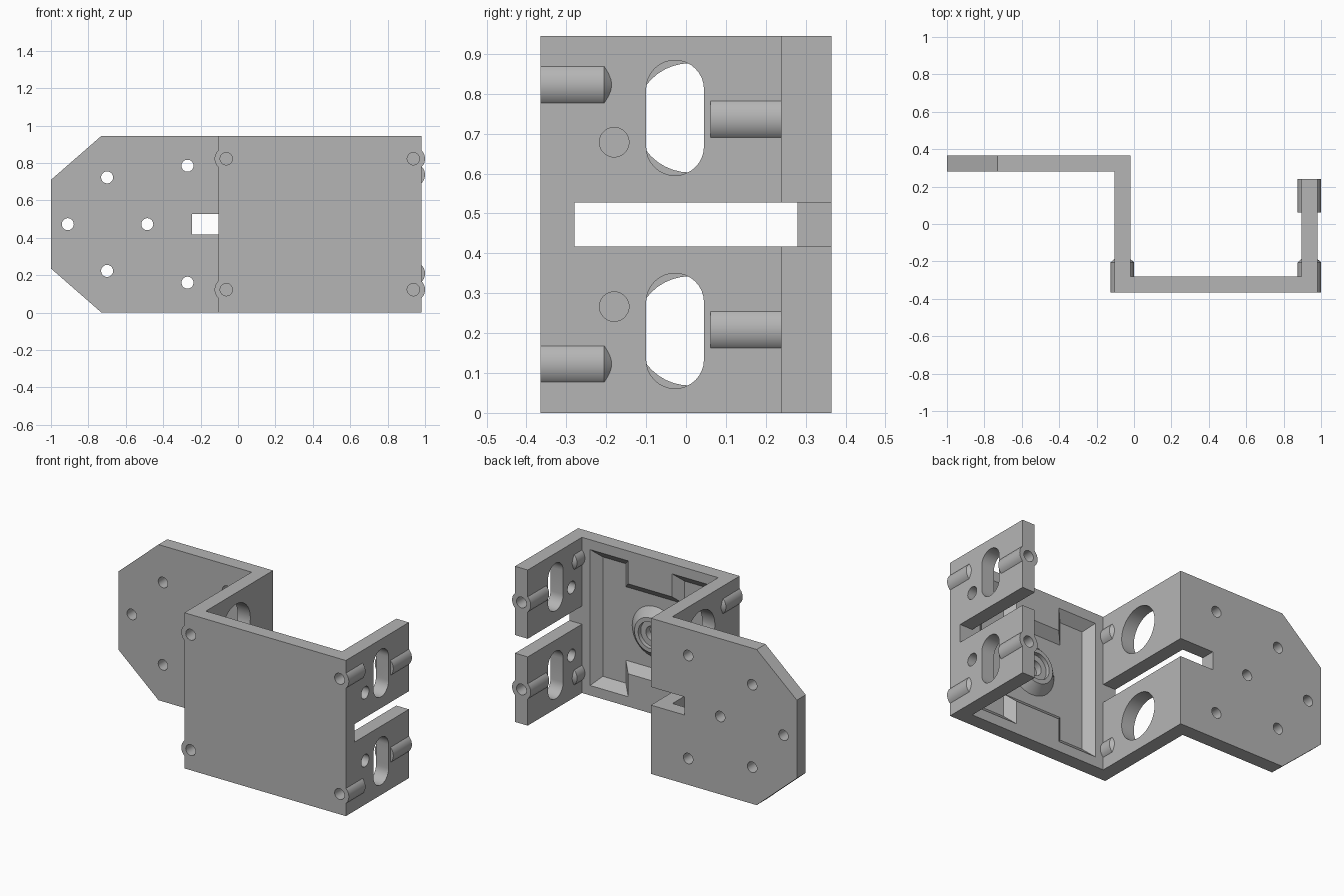
import bpy, bmesh
from math import cos, sin, pi

cube = bpy.data.objects.get("Cube")
if cube:
    bpy.data.objects.remove(cube)

H = 0.945          # bracket height
MID = H / 2
FRONT, BACK = -0.365, 0.365
T = 0.085          # plate thickness
SHAFT = 0.0625     # screw boss radius
SCREW = 0.033      # screw hole radius

metal = bpy.data.materials.new("plain grey")
metal.use_nodes = True
GREY = (0.46, 0.46, 0.46, 1)
metal.diffuse_color = GREY
metal.node_tree.nodes["Principled BSDF"].inputs["Base Color"].default_value = GREY


def loft(name, rings):
    """Closed solid through a row of matching point rings."""
    bm = bmesh.new()
    rows = [[bm.verts.new(p) for p in ring] for ring in rings]
    n = len(rows[0])
    for a, b in zip(rows, rows[1:]):
        for i in range(n):
            j = (i + 1) % n
            bm.faces.new((a[i], a[j], b[j], b[i]))
    bm.faces.new(rows[0][::-1])
    bm.faces.new(rows[-1])
    bmesh.ops.recalc_face_normals(bm, faces=bm.faces)
    mesh = bpy.data.meshes.new(name)
    bm.to_mesh(mesh)
    bm.free()
    mesh.materials.append(metal)
    ob = bpy.data.objects.new(name, mesh)
    bpy.context.collection.objects.link(ob)
    return ob


def place(axis, u, v, w):
    return {"x": (w, u, v), "y": (u, w, v), "z": (u, v, w)}[axis]


def prism(name, axis, pts, a, b):
    return loft(name, [[place(axis, u, v, w) for u, v in pts] for w in (a, b)])


def turned(name, axis, u, v, steps, n=40):
    """Round solid from (position, radius) steps along an axis."""
    return loft(name, [[place(axis, u + r * cos(2 * pi * i / n),
                              v + r * sin(2 * pi * i / n), w)
                        for i in range(n)] for w, r in steps])


def box(name, x0, x1, y0, y1, z0, z1):
    return prism(name, "z", [(x0, y0), (x1, y0), (x1, y1), (x0, y1)], z0, z1)


def combine(tool, operation):
    mod = bracket.modifiers.new("cut", "BOOLEAN")
    mod.operation = operation
    mod.solver = "EXACT"
    mod.object = tool
    bpy.context.view_layer.objects.active = bracket
    bpy.ops.object.modifier_apply(modifier=mod.name)
    bpy.data.objects.remove(tool)


def add(tool):
    combine(tool, "UNION")


def cut(tool):
    combine(tool, "DIFFERENCE")


# Folded plate: wing, middle wall, front plate and side wall
WALL_L, WALL_R, END = -0.105, 0.895, 0.24
bracket = prism("bracket", "z", [
    (-1, BACK - T), (WALL_L, BACK - T), (WALL_L, FRONT), (WALL_R + T, FRONT),
    (WALL_R + T, END), (WALL_R, END), (WALL_R, FRONT + T),
    (WALL_L + T, FRONT + T), (WALL_L + T, BACK), (-1, BACK)], 0, H)

# Clipped wing corners
for s in (-1, 1):
    cut(prism("corner", "y", [(-0.73, MID + s * MID), (-1, MID + s * 0.237),
                              (-1.1, MID + s * 0.237), (-1.1, MID + s * 0.6),
                              (-0.73, MID + s * 0.6)], 0.2, 0.5))

# Screw bosses along the front edges and the free end of the side wall
for s in (-1, 1):
    z = MID + s * 0.35
    for x in (-0.0625, 0.9375):
        add(turned("front_boss", "y", x, z,
                   [(FRONT, SHAFT), (-0.205, SHAFT), (-0.175, 0.03)]))
        cut(turned("front_hole", "y", x, z, [(-0.4, SCREW), (-0.23, SCREW)]))
    z = MID + s * 0.264
    add(turned("end_boss", "y", 0.9375, z, [(0.062, SHAFT), (END, SHAFT)]))
    cut(turned("end_hole", "y", 0.9375, z, [(0.1, SCREW), (0.3, SCREW)]))

# Wall openings: long slots, pin holes and large round holes
for s in (-1, 1):
    z = MID + s * 0.267
    r, half = 0.0725, 0.072
    slot = []
    for i in range(34):
        upper = i < 17
        a = pi * (i if upper else i - 1) / 16
        slot.append((-0.0275 + r * cos(a), z + (half if upper else -half) + r * sin(a)))
    cut(prism("long_slot", "x", slot, 0.8, 1.1))
    cut(turned("pin_hole", "x", -0.18, MID + s * 0.206, [(0.8, 0.037), (1.1, 0.037)]))
    cut(turned("round_hole", "x", 0.01, z, [(-0.2, 0.137), (0.1, 0.137)]))

# Central gap through both walls and into the wing
cut(box("side_gap", 0.8, 1.1, FRONT + T, 0.5, MID - 0.055, MID + 0.055))
cut(box("middle_gap", -0.245, 0.1, FRONT + T, 0.5, MID - 0.055, MID + 0.055))

# Wing holes
for x, dz in ((-0.91, 0), (-0.485, 0), (-0.7, 0.25), (-0.7, -0.25),
              (-0.27, 0.3125), (-0.27, -0.3125)):
    cut(turned("wing_hole", "y", x, MID + dz, [(0.2, 0.032), (0.5, 0.032)]))

# Bevelled pocket behind the front plate, with a tab at top and bottom
CX = 0.4375
W, D, TW, TD = 0.4025, 0.4125, 0.1475, 0.273
quarter = [(W, D), (TW, D), (TW, TD)]


def pocket_ring(t, y):
    pts = [(W - t, D - t), (TW + t, D - t), (TW + t, TD - t)]
    ring = pts + [(-u, v) for u, v in pts[::-1]]
    ring += [(-u, -v) for u, v in ring]
    return [(CX + u, y, MID + v) for u, v in ring]


INNER = FRONT + T
cut(loft("pocket", [pocket_ring(-0.01, INNER + 0.01), pocket_ring(0.05, INNER - 0.05)]))

# Conical hub in the pocket with a stepped blind hole
add(turned("hub", "y", CX, MID, [(INNER - 0.06, 0.165), (INNER, 0.105)]))
cut(turned("hub_hole", "y", CX, MID, [(INNER - 0.065, 0.045), (INNER - 0.025, 0.045),
                                      (INNER - 0.025, 0.08), (INNER + 0.02, 0.08)]))

# Smooth round faces, sharp edges
bpy.ops.object.select_all(action="DESELECT")
bracket.select_set(True)
bpy.context.view_layer.objects.active = bracket
bpy.ops.object.shade_smooth_by_angle(angle=pi / 6)
